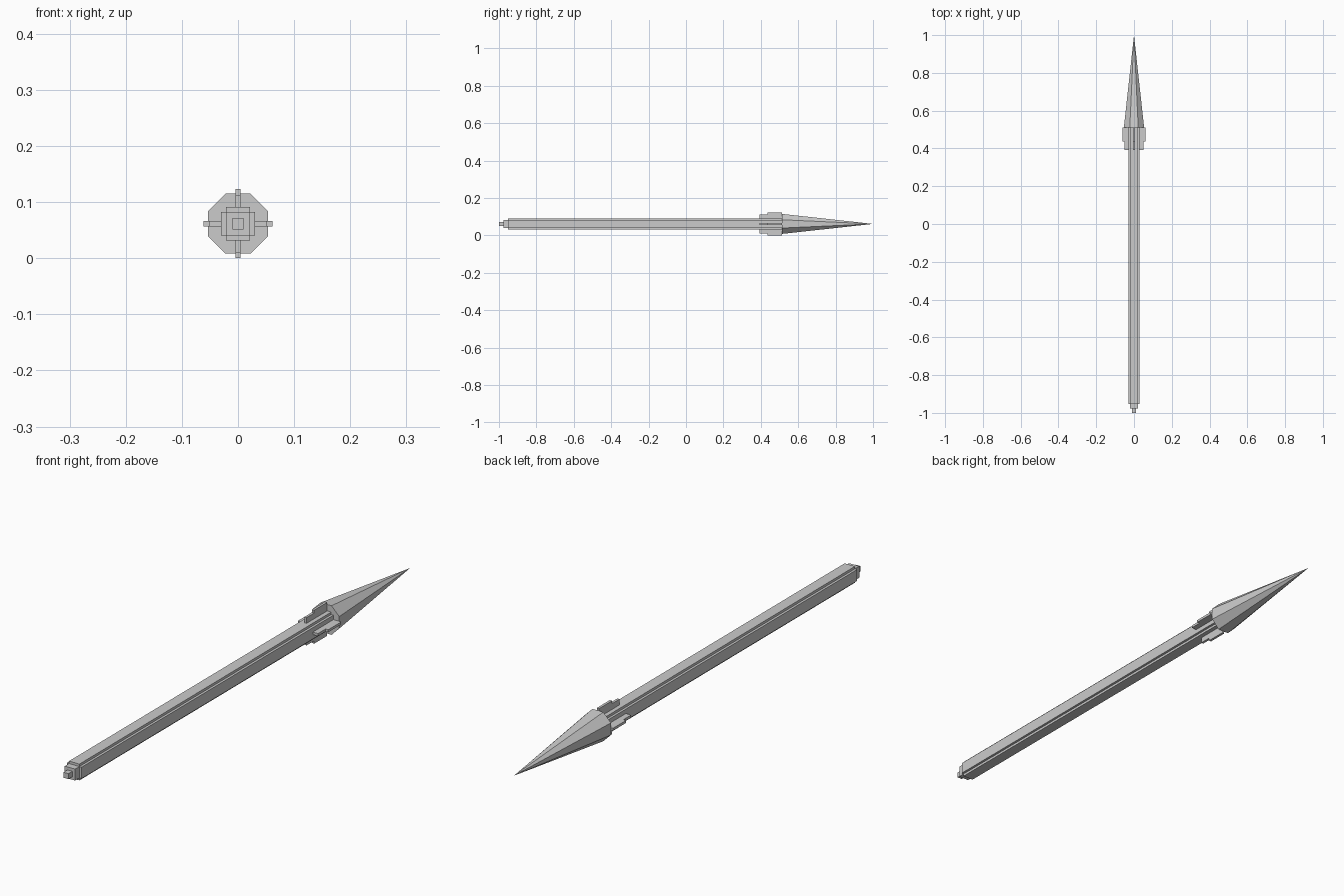
import bpy, bmesh, math
from mathutils import Matrix, Vector

if "Cube" in bpy.data.objects:
    bpy.data.objects.remove(bpy.data.objects["Cube"])

Z = 0.0615   # height of the spear axis


def finish(name, bm):
    bmesh.ops.recalc_face_normals(bm, faces=bm.faces)
    me = bpy.data.meshes.new(name)
    bm.to_mesh(me)
    bm.free()
    ob = bpy.data.objects.new(name, me)
    ob.location = (0, 0, Z)
    bpy.context.collection.objects.link(ob)
    return ob


def prism(name, profile, direction):
    """Extrude a closed outline along a direction vector."""
    bm = bmesh.new()
    face = bm.faces.new([bm.verts.new(p) for p in profile])
    out = bmesh.ops.extrude_face_region(bm, geom=[face])
    verts = [v for v in out["geom"] if isinstance(v, bmesh.types.BMVert)]
    bmesh.ops.translate(bm, verts=verts, vec=Vector(direction))
    return finish(name, bm)


def square(h, y):
    return [(-h, y, -h), (h, y, -h), (h, y, h), (-h, y, h)]


# Shaft: plus-shaped section running the whole handle
a, b = 0.030, 0.021
quarter = [(a, -b), (a, b), (b, b)]
plus = []
for k in range(4):
    c, s = round(math.cos(k * math.pi / 2)), round(math.sin(k * math.pi / 2))
    plus += [(x * c - z * s, -0.952, x * s + z * c) for x, z in quarter]
prism("shaft", plus, (0, 1.464, 0))

# Stepped butt end
prism("butt_collar", square(b, -0.977), (0, 0.025, 0))
prism("butt_peg", square(0.010, -1.0), (0, 0.023, 0))

# Eight-sided pointed head, flat sides up and outwards
bm = bmesh.new()
bmesh.ops.create_cone(bm, cap_ends=True, segments=8,
                      radius1=0.0535 / math.cos(math.pi / 8), radius2=0, depth=0.488)
bmesh.ops.remove_doubles(bm, verts=bm.verts, dist=1e-5)
bmesh.ops.rotate(bm, verts=bm.verts, matrix=Matrix.Rotation(math.pi / 8, 3, 'Z'))
# create_cone may already be offset: make sure flats align with the axes
if max(v.co.x for v in bm.verts) > 0.056:
    bmesh.ops.rotate(bm, verts=bm.verts, matrix=Matrix.Rotation(math.pi / 8, 3, 'Z'))
bmesh.ops.rotate(bm, verts=bm.verts, matrix=Matrix.Rotation(-math.pi / 2, 3, 'X'))
bmesh.ops.translate(bm, verts=bm.verts, vec=(0, 0.512 + 0.244, 0))
finish("spear_head", bm)

# Four stepped fins behind the head
t = 0.0047
outline = [(0.392, 0.029), (0.512, 0.029), (0.512, 0.0615),
           (0.436, 0.0615), (0.436, 0.051), (0.392, 0.051)]
for k, side in enumerate(("top", "left", "bottom", "right")):
    fin = prism("fin_" + side, [(-t, y, r) for y, r in outline], (2 * t, 0, 0))
    fin.rotation_euler.y = -k * math.pi / 2
